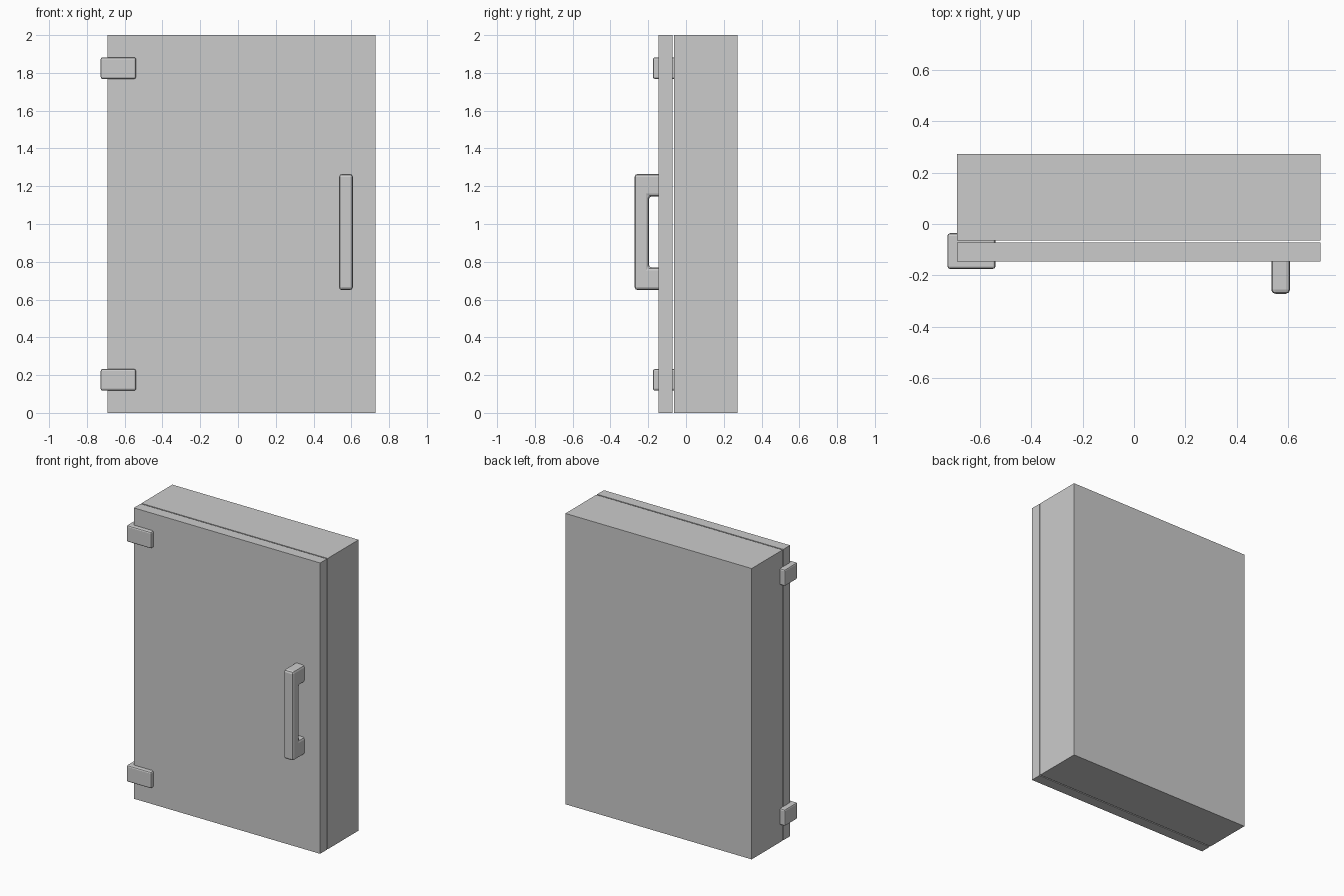
import bpy, bmesh

if "Cube" in bpy.data.objects:
    bpy.data.objects.remove(bpy.data.objects["Cube"])


def finish(name, bm, bevel=0.0):
    """Turn a bmesh into a named object with an optional rounded edge."""
    bmesh.ops.recalc_face_normals(bm, faces=bm.faces)
    mesh = bpy.data.meshes.new(name)
    bm.to_mesh(mesh)
    bm.free()
    ob = bpy.data.objects.new(name, mesh)
    bpy.context.collection.objects.link(ob)
    if bevel:
        mod = ob.modifiers.new("rounded_edges", "BEVEL")
        mod.width = bevel
        mod.segments = 2
        mod.limit_method = "ANGLE"
    return ob


def box(name, lo, hi, bevel=0.0):
    """Box between two opposite corners."""
    bm = bmesh.new()
    bmesh.ops.create_cube(bm, size=1)
    for v in bm.verts:
        v.co = [lo[i] + (v.co[i] + 0.5) * (hi[i] - lo[i]) for i in range(3)]
    return finish(name, bm, bevel)


# Cabinet body and the door, separated by a thin gap
X0, X1 = -0.69, 0.727
box("cabinet_body", (X0, -0.064, 0), (X1, 0.272, 2))
box("door", (X0, -0.146, 0), (X1, -0.072, 2))

# Hinge blocks wrapping the left edge of the door
for label, z in (("lower", 0.175), ("upper", 1.825)):
    box(label + "_hinge", (-0.727, -0.175, z - 0.057), (-0.54, -0.036, z + 0.057), 0.01)

# Handle: bracket profile in (y, z), extruded across x
root, front, grip = -0.13, -0.272, -0.197
profile = [(root, 0.65), (front, 0.65), (front, 1.265), (root, 1.265),
           (root, 1.146), (grip, 1.146), (grip, 0.77), (root, 0.77)]
bm = bmesh.new()
face = bm.faces.new([bm.verts.new((0.535, y, z)) for y, z in profile])
ext = bmesh.ops.extrude_face_region(bm, geom=[face])
moved = [e for e in ext["geom"] if isinstance(e, bmesh.types.BMVert)]
bmesh.ops.translate(bm, verts=moved, vec=(0.073, 0, 0))
finish("door_handle", bm, 0.016)
